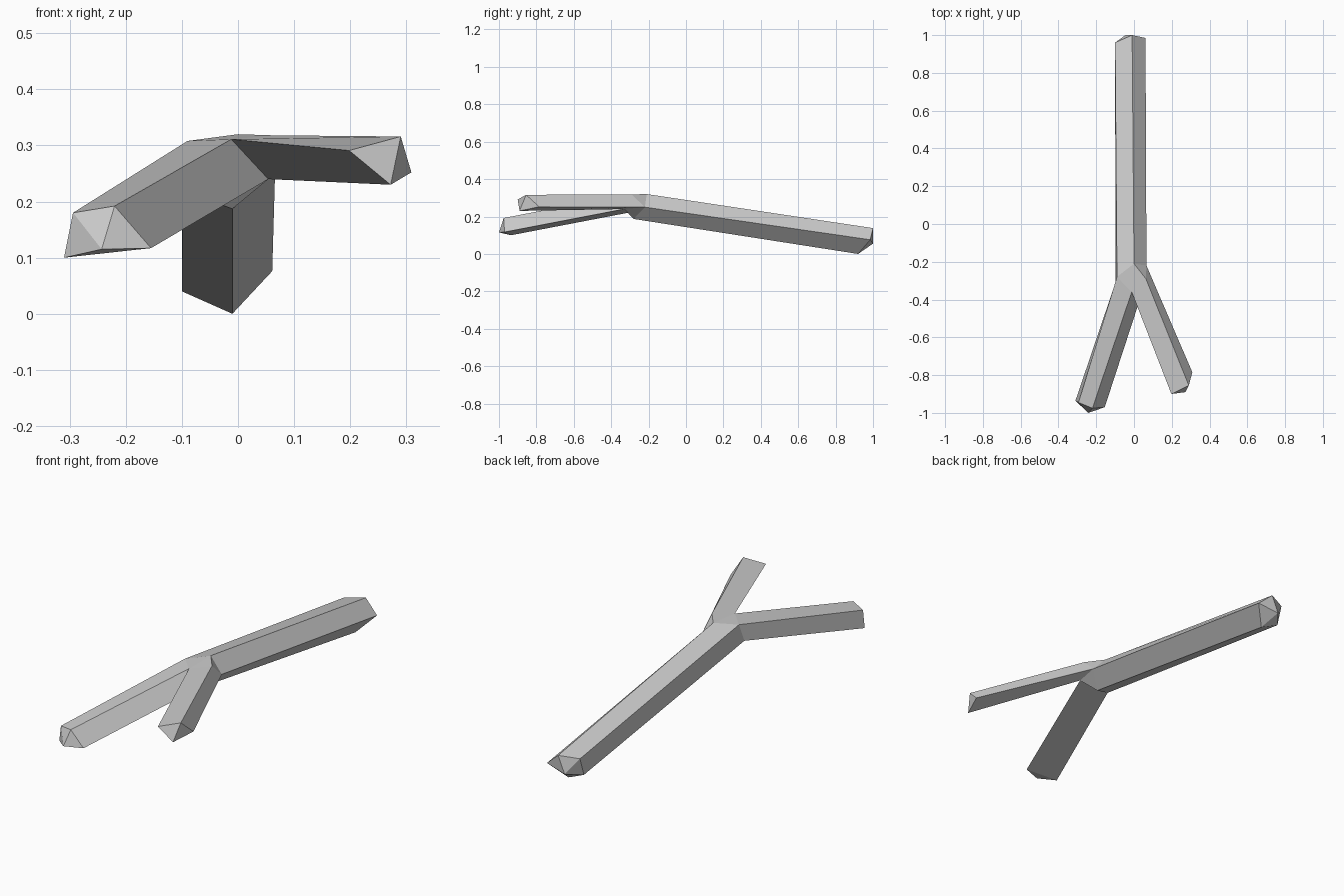
import bpy
import bmesh

if "Cube" in bpy.data.objects:
    bpy.data.objects.remove(bpy.data.objects["Cube"])

mat = bpy.data.materials.new("pale grey wood")
mat.diffuse_color = (0.6, 0.6, 0.6, 1)
mat.use_nodes = True
mat.node_tree.nodes["Principled BSDF"].inputs["Base Color"].default_value = mat.diffuse_color

bm = bmesh.new()


def verts(points):
    return [bm.verts.new(p) for p in points]


def limb(start, end):
    # flat sides between two matching rings
    n = len(start)
    for i in range(n):
        j = (i + 1) % n
        bm.faces.new((start[i], start[j], end[j], end[i]))


# fork: points shared by the stem and both prongs
ridge, right, bottom, low_left, top_left = stem = verts([
    (0, -0.21, 0.32), (0.066, -0.22, 0.25), (-0.01, -0.28, 0.187),
    (-0.098, -0.31, 0.22), (-0.09, -0.28, 0.308)])
crotch, under, shoulder = verts([
    (-0.012, -0.36, 0.311), (0.054, -0.33, 0.24), (0.063, -0.29, 0.318)])
for f in ((top_left, ridge, crotch), (ridge, shoulder, crotch),
          (ridge, right, shoulder), (right, bottom, under),
          (under, bottom, low_left)):
    bm.faces.new(f)

# long stem with a blunt pointed end
stem_end = verts([
    (-0.01, 1.0, 0.138), (0.061, 0.985, 0.076), (-0.01, 0.92, 0.0),
    (-0.1, 0.93, 0.04), (-0.1, 0.96, 0.13)])
limb(stem, stem_end)
tip = bm.verts.new((-0.045, 1.0, 0.055))
for i in range(5):
    bm.faces.new((stem_end[i], stem_end[(i + 1) % 5], tip))

# left prong, dropping towards its end
left_end = verts([
    (-0.294, -0.945, 0.18), (-0.22, -0.975, 0.192),
    (-0.155, -0.97, 0.117), (-0.31, -0.935, 0.1)])
limb([top_left, crotch, under, low_left], left_end)
tip = bm.verts.new((-0.243, -1.0, 0.115))
a, b, c, d = left_end
for f in ((a, b, tip), (b, c, tip), (c, d, tip), (d, a, tip)):
    bm.faces.new(f)

# right prong, almost level
right_end = verts([
    (0.198, -0.9, 0.291), (0.29, -0.855, 0.316),
    (0.309, -0.785, 0.252), (0.272, -0.89, 0.23)])
limb([crotch, shoulder, right, under], right_end)
a, b, c, d = right_end
bm.faces.new((a, b, d))
bm.faces.new((b, c, d))

bmesh.ops.recalc_face_normals(bm, faces=bm.faces[:])
mesh = bpy.data.meshes.new("forked_branch")
bm.to_mesh(mesh)
bm.free()
mesh.materials.append(mat)
obj = bpy.data.objects.new("forked_branch", mesh)
bpy.context.collection.objects.link(obj)
